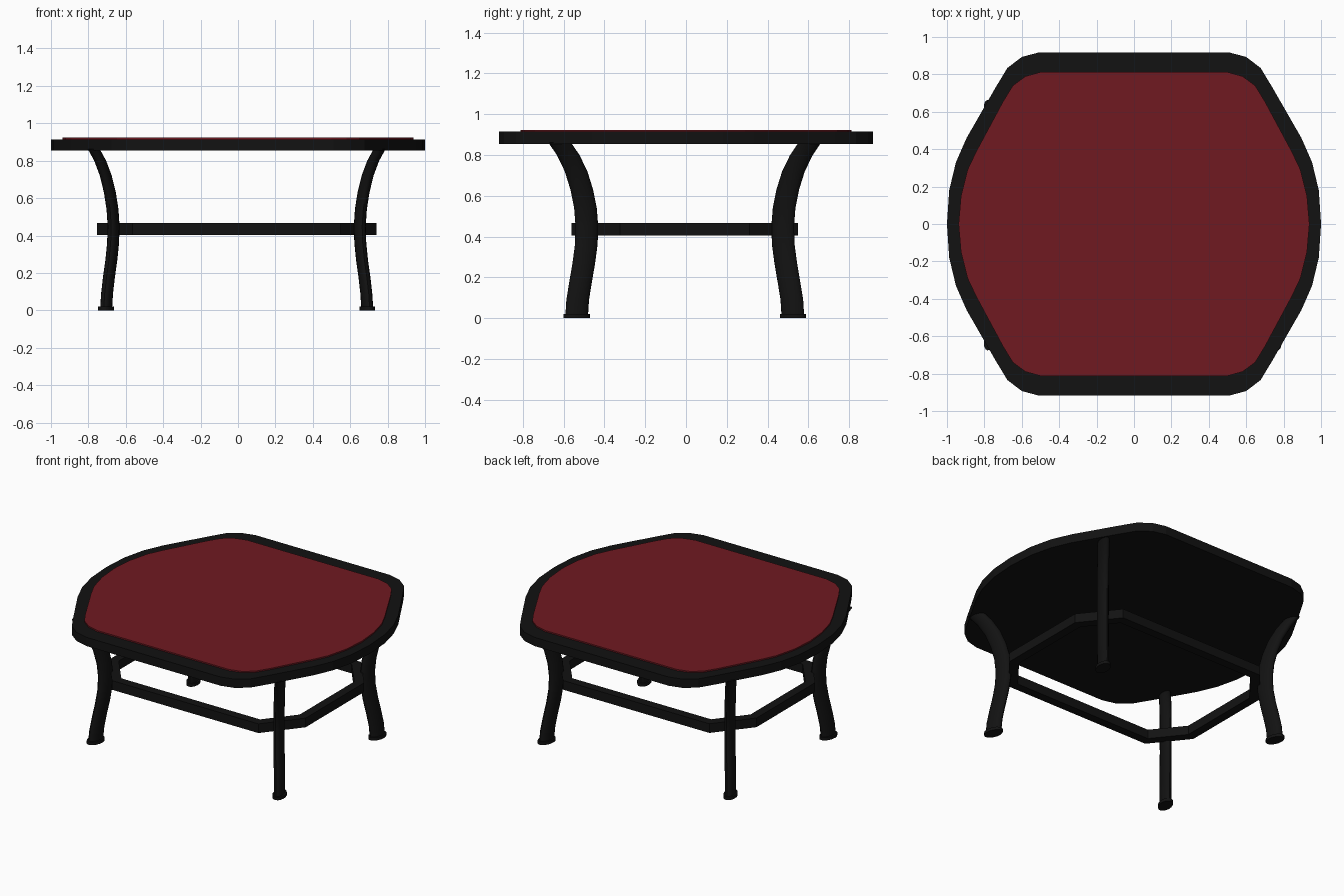
import bpy, bmesh, math

if "Cube" in bpy.data.objects:
    bpy.data.objects.remove(bpy.data.objects["Cube"])


def material(name, color):
    m = bpy.data.materials.new(name)
    m.diffuse_color = color
    m.use_nodes = True
    m.node_tree.nodes["Principled BSDF"].inputs["Base Color"].default_value = m.diffuse_color
    return m


BLACK = material("black_metal", (0.006, 0.006, 0.006, 1))
RED = material("dark_red", (0.16, 0.01, 0.015, 1))
BASE_X, BASE_Y = -0.007, -0.006   # the base sits slightly off the top's centre


def finish(name, bm, mat, smooth=False):
    bmesh.ops.recalc_face_normals(bm, faces=bm.faces)
    mesh = bpy.data.meshes.new(name)
    bm.to_mesh(mesh)
    bm.free()
    obj = bpy.data.objects.new(name, mesh)
    bpy.context.collection.objects.link(obj)
    mesh.materials.append(mat)
    if smooth:
        bpy.ops.object.select_all(action='DESELECT')
        obj.select_set(True)
        bpy.context.view_layer.objects.active = obj
        bpy.ops.object.shade_smooth_by_angle(angle=math.radians(40))
    return obj


def four_fold(quarter):
    """Mirror a first-quadrant outline (x axis towards y axis) into a closed loop."""
    loop = list(quarter)
    loop += [(-x, y) for x, y in reversed(quarter)]
    loop += [(-x, -y) for x, y in quarter]
    loop += [(x, -y) for x, y in reversed(quarter)]
    return [p for i, p in enumerate(loop) if p != loop[i - 1] and
            math.dist(p, loop[i - 1]) > 1e-6]


def skin(bm, rings, closed=False):
    """Bridge rings of 3D points; cap the ends or close into a ring."""
    vs = [[bm.verts.new(p) for p in r] for r in rings]
    n = len(vs[0])
    pairs = list(zip(vs, vs[1:])) + ([(vs[-1], vs[0])] if closed else [])
    for a, b in pairs:
        for i in range(n):
            j = (i + 1) % n
            bm.faces.new((a[i], a[j], b[j], b[i]))
    if not closed:
        bm.faces.new(vs[0][::-1])
        bm.faces.new(vs[-1])


def slab(name, quarter, z0, z1, mat):
    bm = bmesh.new()
    loop = four_fold(quarter)
    skin(bm, [[(x, y, z) for x, y in loop] for z in (z0, z1)])
    return finish(name, bm, mat)


# Table top frame and the raised red panel
slab("top_frame", [(1.0, 0.0), (0.988, 0.18), (0.952, 0.33), (0.895, 0.46),
                   (0.74, 0.73), (0.677, 0.834), (0.6, 0.893), (0.51, 0.917)],
     0.854, 0.914, BLACK)
slab("top_panel", [(0.938, 0.0), (0.925, 0.15), (0.89, 0.29), (0.845, 0.385),
                   (0.70, 0.655), (0.648, 0.74), (0.58, 0.79), (0.5, 0.812)],
     0.905, 0.923, RED)

# Eight-sided stretcher ring
bm = bmesh.new()
outer = four_fold([(0.747, 0.317), (0.556, 0.556)])
inner = four_fold([(0.687, 0.296), (0.527, 0.496)])
skin(bm, [[(x + BASE_X, y + BASE_Y, z) for x, y in loop] for loop, z in
          ((outer, 0.404), (outer, 0.467), (inner, 0.467), (inner, 0.404))],
     closed=True)
finish("stretcher_ring", bm, BLACK)

# Curved oval-tube legs: centre path (x, y, z), mirrored to all four corners
LEG_PATH = [(0.698, 0.53, 0.01), (0.693, 0.525, 0.09), (0.684, 0.512, 0.17),
            (0.670, 0.495, 0.27), (0.661, 0.483, 0.36), (0.658, 0.480, 0.45),
            (0.664, 0.487, 0.54), (0.678, 0.505, 0.63), (0.700, 0.533, 0.72),
            (0.730, 0.572, 0.80), (0.764, 0.614, 0.862)]
TILT = math.radians(13)


def oval(cx, cy, z, minor, major, sx, sy, sides=16):
    ring = []
    for i in range(sides):
        a = math.tau * i / sides
        u, v = minor * math.cos(a), major * math.sin(a)
        x = cx + u * math.cos(TILT) + v * math.sin(TILT)
        y = cy - u * math.sin(TILT) + v * math.cos(TILT)
        ring.append((sx * x + BASE_X, sy * y + BASE_Y, z))
    return ring


for sx, side in ((-1, "left"), (1, "right")):
    for sy, end in ((-1, "front"), (1, "back")):
        bm = bmesh.new()
        skin(bm, [oval(x, y, z, 0.030, 0.057, sx, sy) for x, y, z in LEG_PATH])
        finish(f"{end}_{side}_leg", bm, BLACK, smooth=True)
        # Flat foot cap
        bm = bmesh.new()
        skin(bm, [oval(0.698, 0.53, z, 0.041, 0.066, sx, sy) for z in (0, 0.02)])
        finish(f"{end}_{side}_foot", bm, BLACK, smooth=True)
